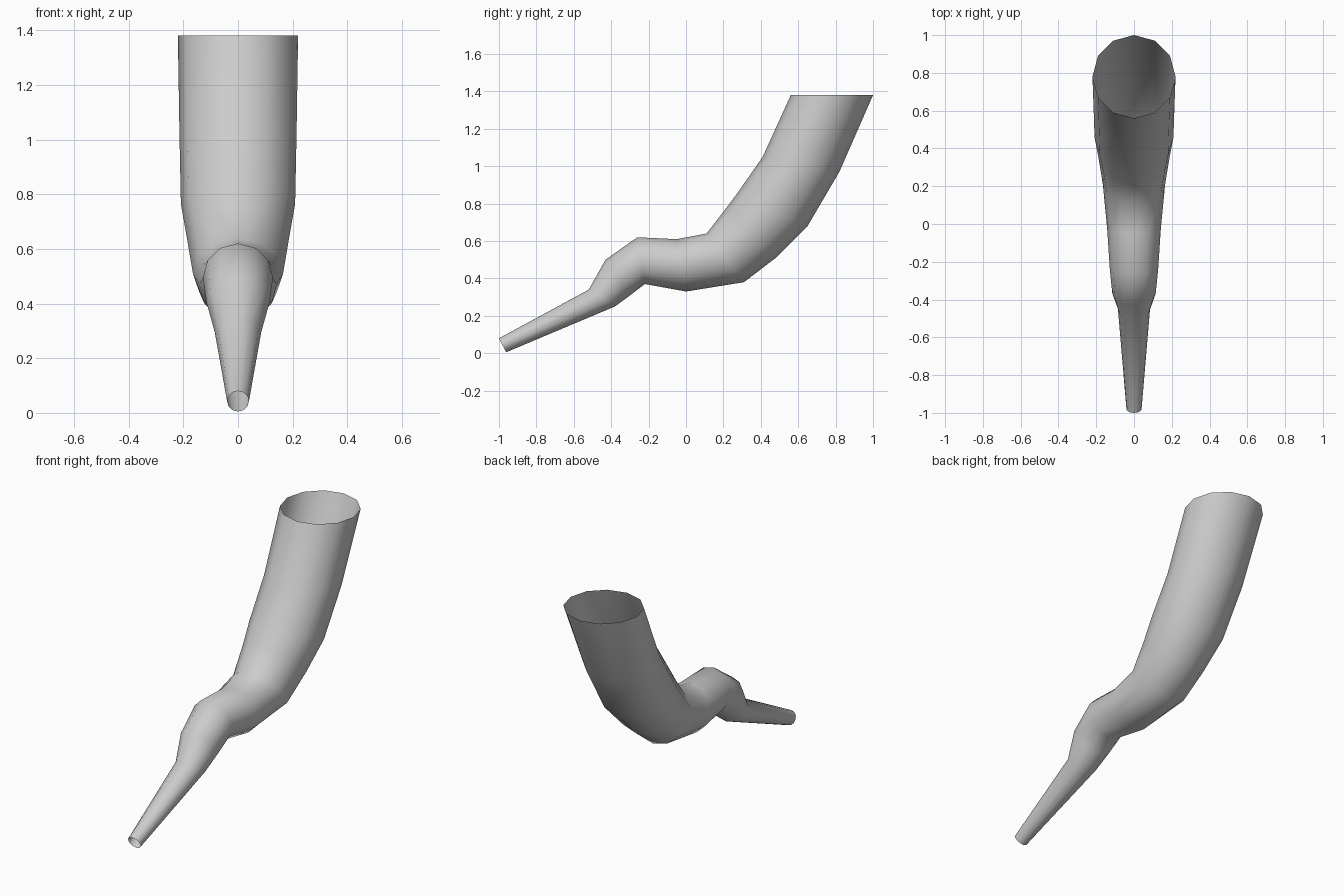
import bpy, bmesh
from math import sin, cos, pi

if "Cube" in bpy.data.objects:
    bpy.data.objects.remove(bpy.data.objects["Cube"])

SIDES = 12
# Cross-sections: upper point (y, z), lower point (y, z), half width in x
SECTIONS = [
    ((-1.00, 0.08), (-0.962, 0.005), 0.04),
    ((-0.52, 0.34), (-0.38, 0.25), 0.085),
    ((-0.43, 0.50), (-0.305, 0.305), 0.115),
    ((-0.26, 0.62), (-0.22, 0.37), 0.128),
    ((-0.05, 0.61), (0.00, 0.33), 0.142),
    ((0.11, 0.64), (0.31, 0.38), 0.165),
    ((0.21, 0.77), (0.48, 0.51), 0.187),
    ((0.27, 0.85), (0.65, 0.68), 0.209),
    ((0.41, 1.05), (0.82, 0.97), 0.214),
    ((0.56, 1.38), (1.00, 1.38), 0.22),
]


def add_ring(bm, top, low, width):
    """Elliptical ring spanning from the upper to the lower profile point."""
    cy, cz = (top[0] + low[0]) / 2, (top[1] + low[1]) / 2
    hy, hz = (top[0] - low[0]) / 2, (top[1] - low[1]) / 2
    ring = []
    for i in range(SIDES):
        a = 2 * pi * i / SIDES
        ring.append(bm.verts.new((width * sin(a), cy + hy * cos(a), cz + hz * cos(a))))
    return ring


# Bent open tube: skin consecutive rings, both ends left open
bm = bmesh.new()
rings = [add_ring(bm, *s) for s in SECTIONS]
for a, b in zip(rings, rings[1:]):
    for i in range(SIDES):
        j = (i + 1) % SIDES
        # front end is at -y, so this winding faces outward
        bm.faces.new((a[i], b[i], b[j], a[j]))
for f in bm.faces:
    f.smooth = True

mesh = bpy.data.meshes.new("bent_tube")
bm.to_mesh(mesh)
bm.free()
tube = bpy.data.objects.new("bent_tube", mesh)
bpy.context.collection.objects.link(tube)
